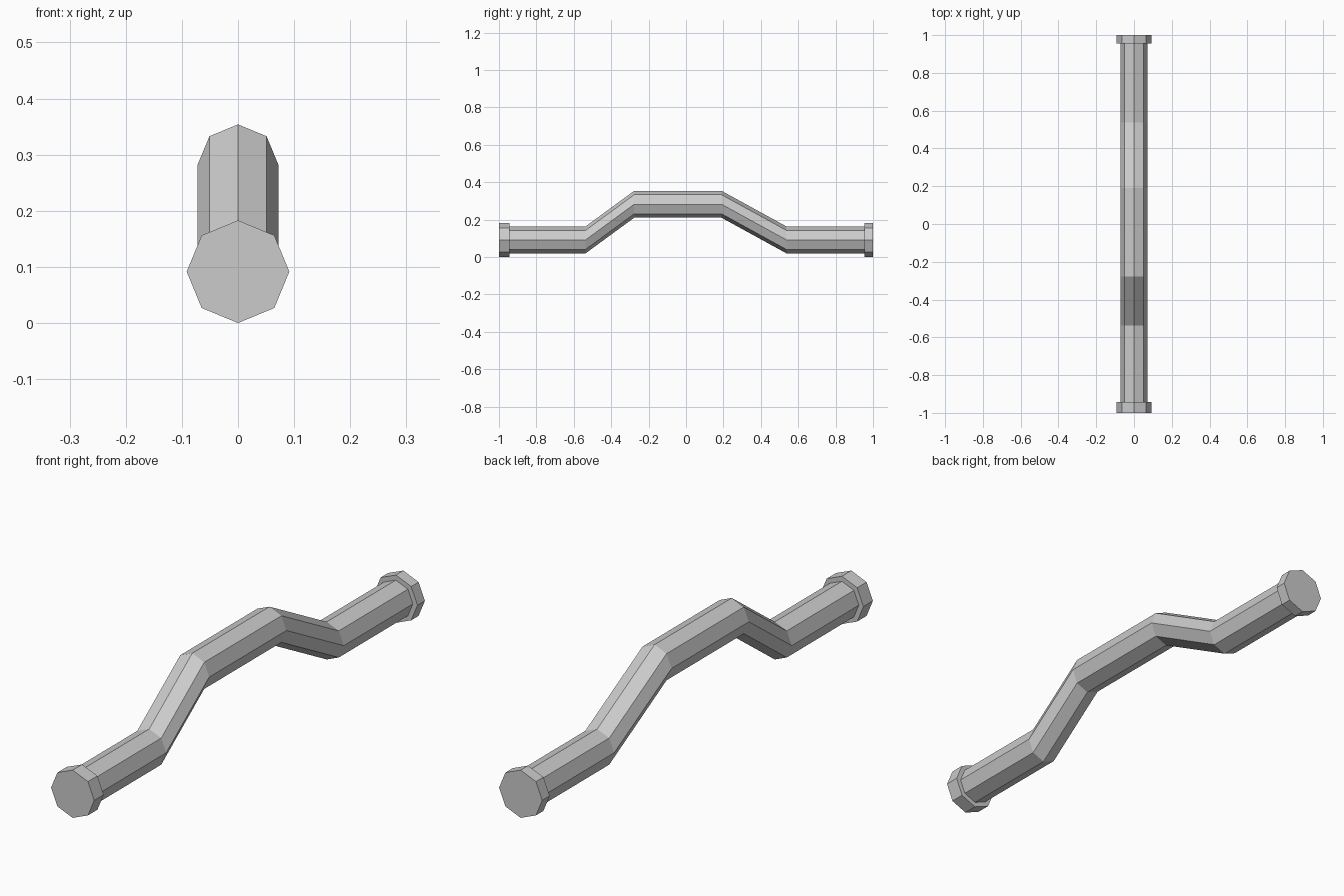
import bpy, bmesh
from math import cos, sin, pi

if "Cube" in bpy.data.objects:
    bpy.data.objects.remove(bpy.data.objects["Cube"])

SIDES = 8
PIPE_R, FLANGE_R = 0.072, 0.0915
LOW, HIGH = 0.0915, 0.282


def loft(name, stations):
    """Skin upright octagon rings given as (y, centre z, radius) and cap both ends."""
    bm = bmesh.new()
    rings = []
    for y, z, r in stations:
        rings.append([bm.verts.new((r * cos(2 * pi * i / SIDES), y, z + r * sin(2 * pi * i / SIDES)))
                      for i in range(SIDES)])
    for a, b in zip(rings, rings[1:]):
        for i in range(SIDES):
            j = (i + 1) % SIDES
            bm.faces.new((a[i], a[j], b[j], b[i]))
    bm.faces.new(rings[0])
    bm.faces.new(rings[-1])
    bmesh.ops.recalc_face_normals(bm, faces=bm.faces)
    mesh = bpy.data.meshes.new(name)
    bm.to_mesh(mesh)
    bm.free()
    obj = bpy.data.objects.new(name, mesh)
    bpy.context.collection.objects.link(obj)
    return obj


# Bent pipe with a raised middle and a stepped flange at each end
loft("bent_pipe", [
    (-1.0, LOW, FLANGE_R),
    (-0.943, LOW, FLANGE_R),
    (-0.943, LOW, PIPE_R),
    (-0.537, LOW, PIPE_R),
    (-0.277, HIGH, PIPE_R),
    (0.19, HIGH, PIPE_R),
    (0.537, LOW, PIPE_R),
    (0.955, LOW, PIPE_R),
    (0.955, LOW, FLANGE_R),
    (1.0, LOW, FLANGE_R),
])
